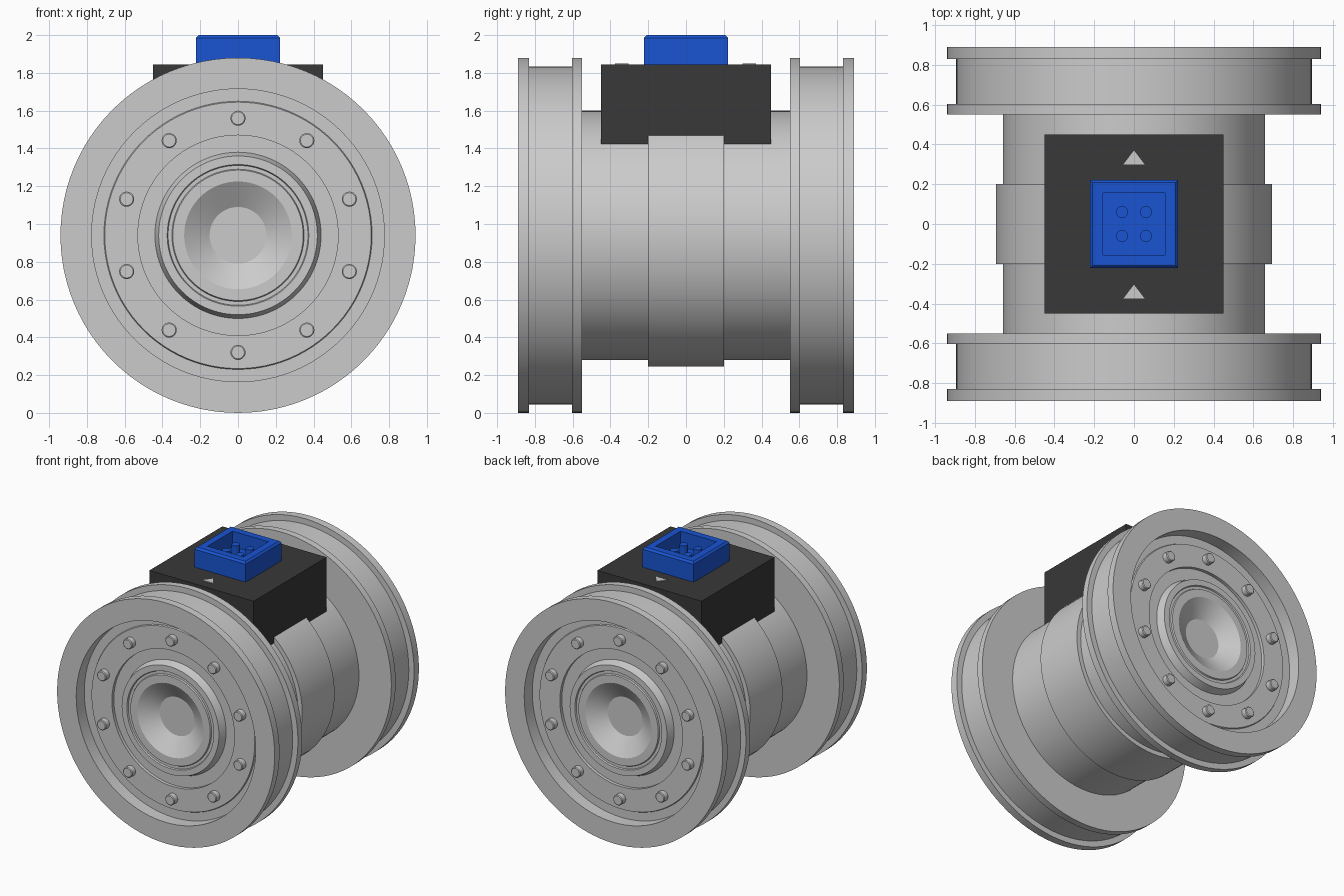
import bpy, bmesh, math
from mathutils import Matrix, Vector

if "Cube" in bpy.data.objects:
    bpy.data.objects.remove(bpy.data.objects["Cube"])

CZ = 0.94                 # height of the wheel axis
R2 = math.sqrt(2)


def material(name, rgb):
    m = bpy.data.materials.new(name)
    m.diffuse_color = (*rgb, 1)
    m.use_nodes = True
    m.node_tree.nodes["Principled BSDF"].inputs["Base Color"].default_value = m.diffuse_color
    return m


def finish(name, bm, matrix=None, mat=None, smooth=False):
    if matrix:
        bm.transform(matrix)
    bmesh.ops.recalc_face_normals(bm, faces=bm.faces)
    mesh = bpy.data.meshes.new(name)
    bm.to_mesh(mesh)
    bm.free()
    ob = bpy.data.objects.new(name, mesh)
    bpy.context.collection.objects.link(ob)
    if mat:
        mesh.materials.append(mat)
    if smooth:
        bpy.ops.object.select_all(action='DESELECT')
        ob.select_set(True)
        bpy.context.view_layer.objects.active = ob
        bpy.ops.object.shade_smooth_by_angle(angle=math.radians(25))
    return ob


def lathe(profile, n, phase=0.0):
    """Closed solid from (radius, height) points, turned about z."""
    bm = bmesh.new()
    rings = []
    for r, h in profile:
        rings.append([bm.verts.new((r * math.cos(phase + math.tau * i / n),
                                    r * math.sin(phase + math.tau * i / n), h))
                      for i in range(n)])
    for a, b in zip(rings, rings[1:]):
        for i in range(n):
            j = (i + 1) % n
            bm.faces.new((a[i], a[j], b[j], b[i]))
    bm.faces.new(rings[0])
    bm.faces.new(rings[-1])
    return bm


def along_y(side):
    """Turn local z to point along -y (side -1) or +y (side 1) on the wheel axis."""
    return Matrix.Translation((0, 0, CZ)) @ Matrix.Rotation(-side * math.pi / 2, 4, 'X')


black = material("black", (0.04, 0.04, 0.04))
blue = material("blue", (0.01, 0.09, 0.65))
pale = material("pale_grey", (0.8, 0.8, 0.8))

# Central drum with raised middle band
finish("drum", lathe([(0.66, -0.56), (0.66, -0.2), (0.695, -0.2), (0.695, 0.2),
                      (0.66, 0.2), (0.66, 0.56)], 96), along_y(1), None, True)

# Wheel: grooved rim, recessed face, raised hub with dished centre
wheel = [(0.6, 0.55), (0.94, 0.55), (0.94, 0.603), (0.895, 0.603), (0.895, 0.83),
         (0.94, 0.83), (0.94, 0.89), (0.775, 0.89), (0.775, 0.79), (0.71, 0.79),
         (0.705, 0.80), (0.53, 0.80), (0.53, 0.775), (0.44, 0.775), (0.42, 0.835),
         (0.375, 0.835), (0.37, 0.825), (0.35, 0.825), (0.345, 0.835),
         (0.285, 0.835), (0.15, 0.75)]
for side, label in ((-1, "front"), (1, "back")):
    finish(label + "_wheel", lathe(wheel, 96), along_y(side), None, True)
    # Ring of ten bolts
    for k in range(10):
        a = math.radians(90 + 36 * k)
        spot = Matrix.Translation((0.62 * math.cos(a), 0, 0.62 * math.sin(a)))
        finish(f"{label}_bolt_{k + 1}",
               lathe([(0.04, 0.78), (0.04, 0.84), (0.034, 0.845)], 20),
               spot @ along_y(side), None, True)

# Black housing sitting on the drum
bm = bmesh.new()
bmesh.ops.create_cube(bm, size=1)
finish("housing", bm, Matrix.Translation((0, 0, 1.6225)) @
       Matrix.Diagonal((0.9, 0.9, 0.445, 1)), black)

# Blue open-topped socket with chamfered rim
tub = [(0.222, 1.84), (0.222, 1.985), (0.208, 2.0), (0.155, 2.0), (0.155, 1.88)]
finish("socket", lathe([(r * R2, z) for r, z in tub], 4, math.pi / 4), None, blue)

# Four pins inside the socket
for i, (sx, sy) in enumerate(((-1, -1), (1, -1), (1, 1), (-1, 1))):
    finish(f"socket_pin_{i + 1}", lathe([(0.03, 1.87), (0.03, 1.96)], 20),
           Matrix.Translation((0.06 * sx, 0.06 * sy, 0)), blue, True)

# Two arrow markers, both pointing to the back
for label, y in (("front", -0.34), ("back", 0.335)):
    bm = bmesh.new()
    base = bm.faces.new([bm.verts.new((x, y + dy, 1.84)) for x, dy in
                         ((-0.053, -0.035), (0.053, -0.035), (0, 0.035))])
    ext = bmesh.ops.extrude_face_region(bm, geom=[base], use_keep_orig=True)
    bmesh.ops.translate(bm, vec=Vector((0, 0, 0.01)),
                        verts=[v for v in ext["geom"] if isinstance(v, bmesh.types.BMVert)])
    finish(label + "_arrow_marker", bm, None, pale)
